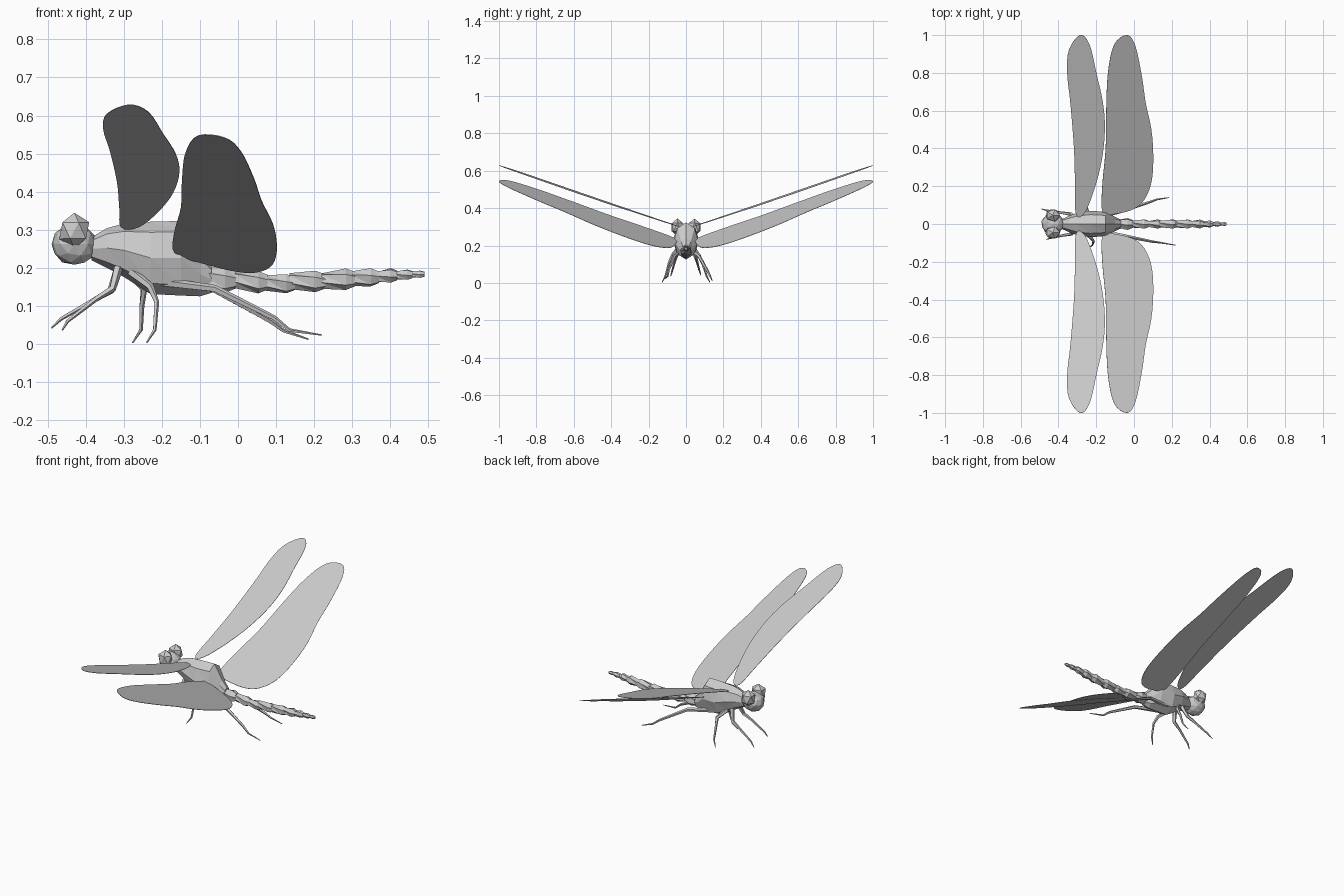
import bpy, bmesh, random
from math import cos, sin, pi
from mathutils import Vector

if "Cube" in bpy.data.objects:
    bpy.data.objects.remove(bpy.data.objects["Cube"])

random.seed(4)


def finish(name, bm):
    bmesh.ops.recalc_face_normals(bm, faces=bm.faces)
    me = bpy.data.meshes.new(name)
    bm.to_mesh(me)
    bm.free()
    ob = bpy.data.objects.new(name, me)
    bpy.context.collection.objects.link(ob)
    return ob


def loft(bm, rings):
    """Skin a list of equal-sized point rings and cap both ends."""
    rows = [[bm.verts.new(p) for p in r] for r in rings]
    n = len(rows[0])
    for a, b in zip(rows, rows[1:]):
        for i in range(n):
            j = (i + 1) % n
            bm.faces.new((a[i], a[j], b[j]))
            bm.faces.new((a[i], b[j], b[i]))
    bm.faces.new(rows[0])
    bm.faces.new(rows[-1])


def body_ring(x, zc, ry, rz, n=7, twist=0.0):
    return [Vector((x, ry * cos(t), zc + rz * sin(t)))
            for t in (2 * pi * i / n + pi / 2 + twist for i in range(n))]


def tube(bm, pts, radii, n=5):
    rings = []
    for i, p in enumerate(pts):
        t = (pts[min(i + 1, len(pts) - 1)] - pts[max(i - 1, 0)]).normalized()
        u = t.cross(Vector((0, 1, 0))).normalized()
        v = t.cross(u)
        rings.append([p + radii[i] * (u * cos(a) + v * sin(a))
                      for a in (2 * pi * k / n for k in range(n))])
    loft(bm, rings)


# Thorax: faceted loft
bm = bmesh.new()
loft(bm, [body_ring(*r, n=8) for r in (
    (-.385, .25, .025, .03), (-.345, .252, .042, .052), (-.30, .246, .06, .07),
    (-.23, .226, .07, .095), (-.15, .225, .064, .098),
    (-.10, .183, .038, .058), (-.07, .17, .024, .036))])
finish("thorax", bm)

# Abdomen: overlapping tapered segments, each flared to the rear
segments = ((-.11, -.005, .172, .168, .033), (-.01, .078, .168, .162, .028),
            (.07, .15, .160, .158, .025), (.135, .23, .165, .164, .027),
            (.22, .308, .165, .170, .027), (.295, .37, .171, .175, .024),
            (.36, .418, .176, .180, .019), (.41, .458, .180, .182, .014),
            (.45, .49, .183, .183, .010))
bm = bmesh.new()
for k, (x0, x1, z0, z1, r) in enumerate(segments):
    tw = random.uniform(-.4, .4)
    loft(bm, [body_ring(x0, z0, r * .7, r * .8, 6, tw),
              body_ring(x0 + .72 * (x1 - x0), z1, r, r * 1.05, 6, tw + .4),
              body_ring(x1, z1, r * .65, r * .7, 6, tw + .5)])
finish("abdomen", bm)


# Head and eyes: low-poly balls
def ball(name, loc, radii, sub=1):
    bm = bmesh.new()
    bmesh.ops.create_icosphere(bm, subdivisions=sub, radius=1)
    for v in bm.verts:
        k = random.uniform(.96, 1.06)
        v.co = Vector([c + r * q * k for c, r, q in zip(loc, radii, v.co)])
    return finish(name, bm)


ball("head", (-.43, 0, .262), (.06, .055, .055), 2)
for s, side in ((-1, "left"), (1, "right")):
    ball(side + "_eye", (-.43, s * .046, .298), (.042, .037, .047))

# Wings: flat smooth outlines (x, y) laid on a tilted plane z = a + b*y + c*x
fore = ((-.307, .05), (-.312, .2), (-.318, .4), (-.337, .64), (-.354, .8),
        (-.345, .92), (-.286, 1.0), (-.235, .95), (-.197, .79), (-.164, .64),
        (-.154, .5), (-.17, .34), (-.208, .19), (-.26, .06))
hind = ((-.165, .06), (-.168, .2), (-.15, .4), (-.147, .6), (-.138, .8),
        (-.105, .95), (-.035, 1.0), (.008, .94), (.042, .78), (.062, .64),
        (.092, .5), (.102, .35), (.092, .22), (.055, .13), (0, .08), (-.09, .055))


def smooth_loop(pts, steps=4):
    out, n = [], len(pts)
    P = [Vector(p) for p in pts]
    for i in range(n):
        a, b, c, d = P[i - 1], P[i], P[(i + 1) % n], P[(i + 2) % n]
        for k in range(steps):
            t = k / steps
            out.append(.5 * (2 * b + (c - a) * t + (2 * a - 5 * b + 4 * c - d) * t * t
                             + (3 * b - a - 3 * c + d) * t ** 3))
    return out


for name, outline, (a, b, c) in (("forewing", fore, (.274, .34, -.05)),
                                 ("hindwing", hind, (.16, .37, -.34))):
    for s, side in ((-1, "left"), (1, "right")):
        bm = bmesh.new()
        bm.faces.new([bm.verts.new((p.x, s * min(p.y, 1), a + b * p.y + c * p.x))
                      for p in smooth_loop(outline)])
        ob = finish(f"{side}_{name}", bm)
        m = ob.modifiers.new("thickness", 'SOLIDIFY')
        m.thickness, m.offset = .002, 0

# Legs: jointed tapering tubes, posed slightly differently on each side
legs = {
    "left_front_leg": ((-.315, -.03, .2), (-.33, -.052, .145), (-.375, -.06, .117),
                       (-.448, -.075, .06), (-.462, -.082, .036)),
    "right_front_leg": ((-.315, .03, .2), (-.335, .052, .14), (-.385, .06, .112),
                        (-.465, .072, .066), (-.49, .08, .042)),
    "left_middle_leg": ((-.28, -.035, .19), (-.23, -.07, .15), (-.214, -.09, .11),
                        (-.219, -.11, .037), (-.24, -.128, .003)),
    "right_middle_leg": ((-.29, .035, .19), (-.247, .07, .145), (-.253, .09, .1),
                         (-.255, .11, .037), (-.277, .128, .003)),
    "left_hind_leg": ((-.22, -.03, .165), (-.06, -.062, .145), (.095, -.093, .068),
                      (.135, -.098, .036), (.22, -.112, .023)),
    "right_hind_leg": ((-.22, .03, .165), (-.06, .07, .142), (.085, .117, .06),
                       (.12, .13, .034), (.185, .14, .012)),
}
for name, pts in legs.items():
    pts = [Vector(p) for p in pts]
    bm = bmesh.new()
    tube(bm, pts, (.013, .01, .007, .005, .002))
    # Fine spines under the shin
    if "hind" in name:
        for k in range(1, 7):
            p = pts[1].lerp(pts[2], k / 7)
            tube(bm, [p, p + Vector((.008, 0, -.014))], (.002, .0005), 3)
    finish(name, bm)
